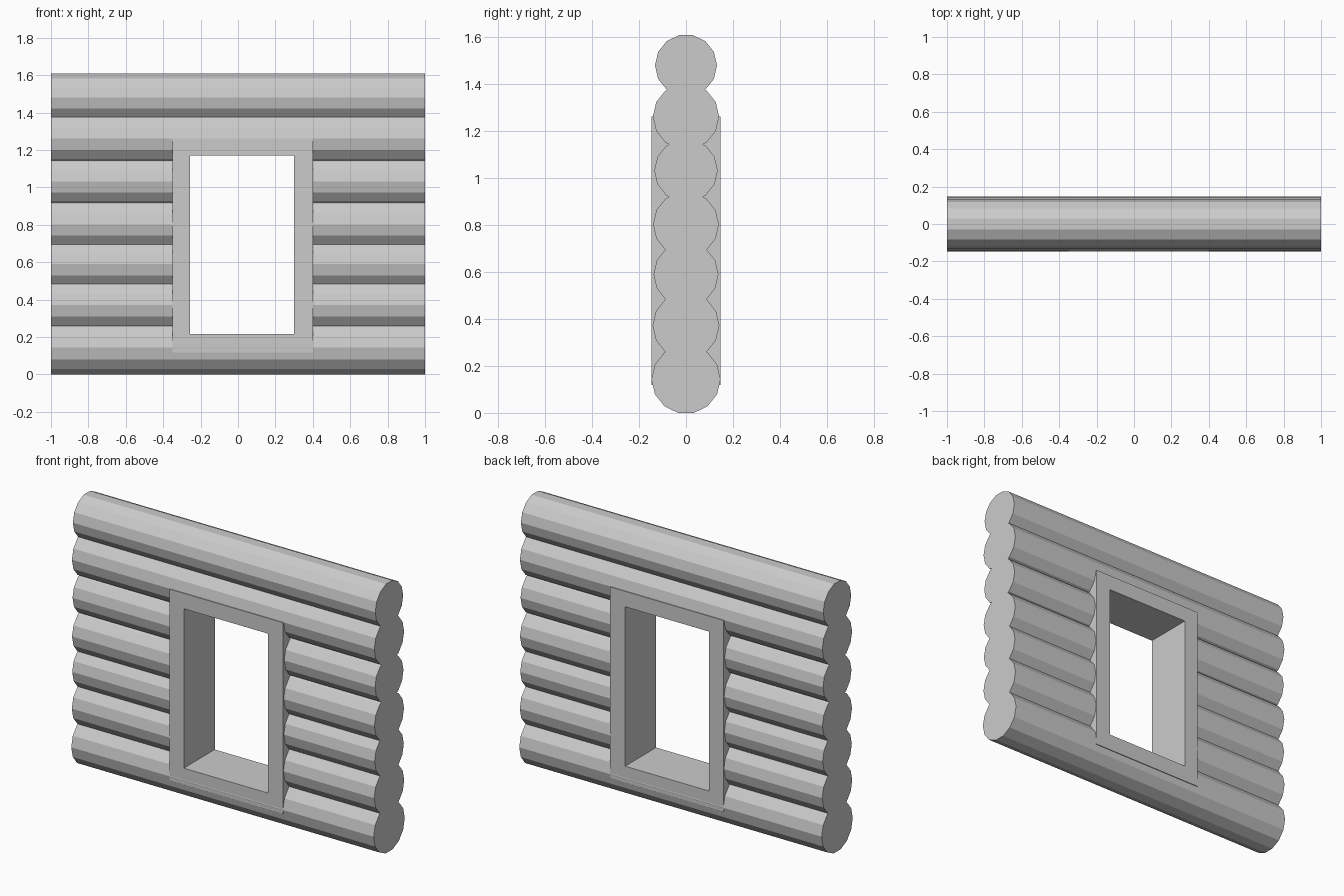
import bpy
from math import pi

if "Cube" in bpy.data.objects:
    bpy.data.objects.remove(bpy.data.objects["Cube"])

# (centre height, radius) of each log, bottom to top
LOGS = [(0.143, 0.147), (0.372, 0.142), (0.59, 0.138), (0.803, 0.14),
        (1.032, 0.135), (1.262, 0.141), (1.48, 0.132)]


def box(name, x0, x1, y, z0, z1):
    bpy.ops.mesh.primitive_cube_add(size=1, location=((x0 + x1) / 2, 0, (z0 + z1) / 2))
    ob = bpy.context.object
    ob.name = name
    ob.scale = (x1 - x0, 2 * y, z1 - z0)
    bpy.ops.object.transform_apply(location=True, rotation=True, scale=True)
    return ob


def log(name, z, radius):
    # 14-sided log along x, corners pointing to front and back
    bpy.ops.mesh.primitive_cylinder_add(vertices=14, radius=radius, depth=2,
                                        location=(0, 0, z), rotation=(0, pi / 2, 0))
    ob = bpy.context.object
    ob.name = name
    bpy.ops.object.transform_apply(location=True, rotation=True, scale=True)
    return ob


def combine(target, other, operation):
    mod = target.modifiers.new(operation.lower(), 'BOOLEAN')
    mod.operation = operation
    mod.solver = 'EXACT'
    mod.object = other
    bpy.context.view_layer.objects.active = target
    bpy.ops.object.modifier_apply(modifier=mod.name)
    bpy.data.objects.remove(other, do_unlink=True)


# stacked logs merged into one wall
wall = log("log_wall_with_window", *LOGS[0])
for i, (z, r) in enumerate(LOGS[1:], 2):
    combine(wall, log(f"log_{i}", z, r), 'UNION')

# flat window frame, then the opening through it
combine(wall, box("window_frame", -0.35, 0.4, 0.146, 0.118, 1.262), 'UNION')
combine(wall, box("window_opening", -0.256, 0.3, 0.4, 0.217, 1.17), 'DIFFERENCE')
